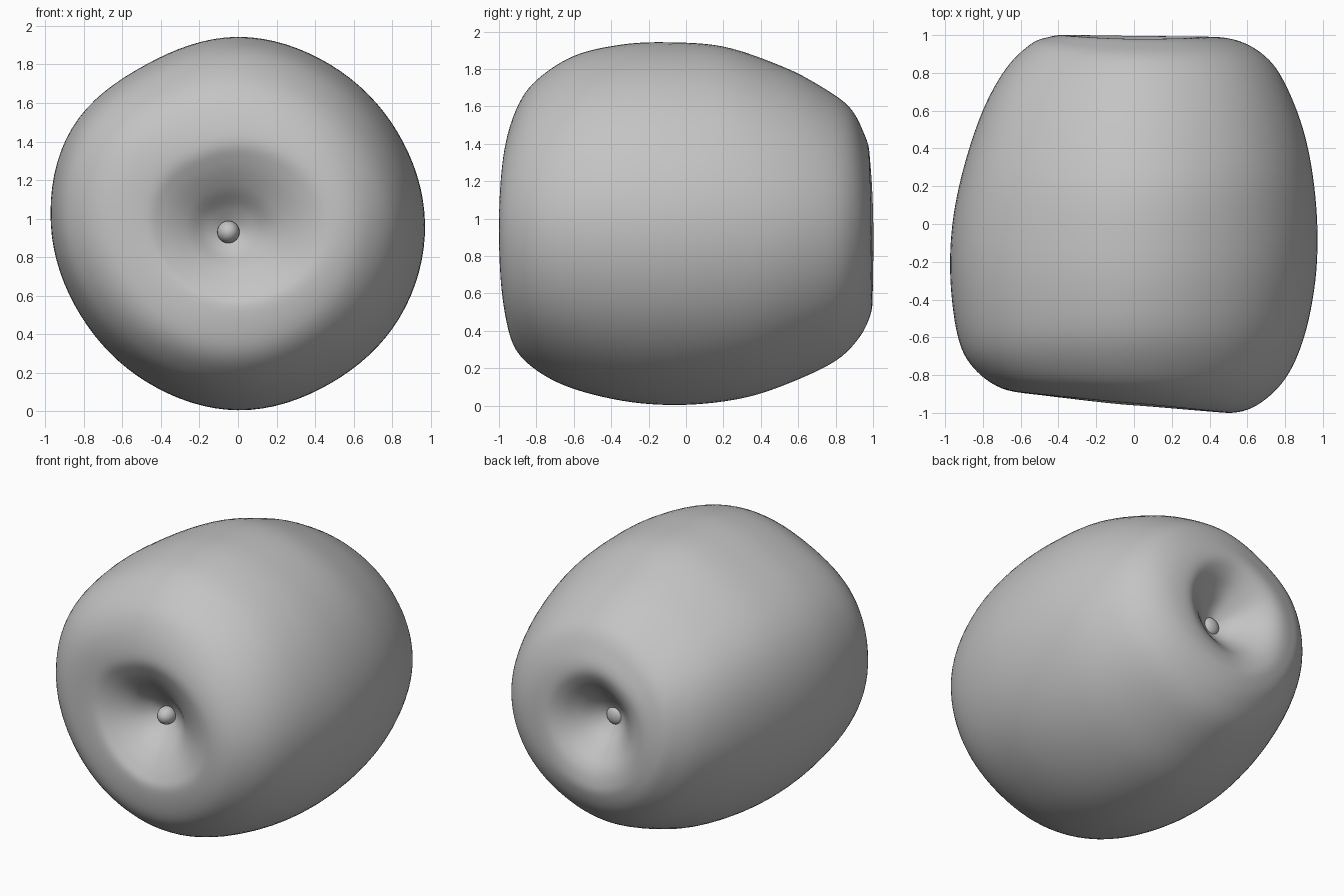
import bpy, bmesh, math
from mathutils import Vector

cube = bpy.data.objects.get("Cube")
if cube:
    bpy.data.objects.remove(cube)

grey = bpy.data.materials.new("plain grey")
grey.use_nodes = True
colour = (0.55, 0.55, 0.55, 1)
grey.diffuse_color = colour
grey.node_tree.nodes["Principled BSDF"].inputs["Base Color"].default_value = colour

MIDDLE = 0.97            # height of the core
SEGMENTS, STEPS = 96, 6  # resolution around and along the fruit

# Outer profiles (distance from core, position along core), front rim to back rim
LEFT = [(.5, -1), (.65, -.96), (.8, -.82), (.9, -.6), (.96, -.3), (.97, 0),
        (.94, .3), (.88, .55), (.78, .78), (.68, .9), (.55, .97), (.4, .99)]
TOP = [(.45, -.95), (.63, -.9), (.77, -.8), (.9, -.6), (.96, -.35), (.973, -.1),
       (.95, .2), (.85, .5), (.75, .7), (.63, .87), (.49, .95), (.38, .98)]
RIGHT = [(.5, -.9), (.7, -.87), (.85, -.76), (.93, -.6), (.97, -.3), (.96, 0),
         (.9, .3), (.8, .6), (.68, .82), (.55, .95), (.45, .99), (.35, 1)]
BOTTOM = [(.45, -.96), (.65, -.92), (.78, -.8), (.88, -.6), (.95, -.3), (.965, 0),
          (.93, .3), (.85, .55), (.73, .8), (.6, .93), (.47, .99), (.38, .99)]
# Hollows: floor centre, then (share of rim radius, share of the way up to the rim)
STEM_FLOOR = Vector((-.05, -.67, -.04))
STEM_HOLLOW = [(0, 0), (.24, .2), (.48, .57), (.76, .88)]
FLOWER_FLOOR = Vector((.01, .75, -.01))
FLOWER_HOLLOW = [(.76, .86), (.5, .52), (.25, .17), (0, 0)]
# Slight lumpiness of the girth, every thirty degrees
LUMPS = [1, .984, .984, 1, .985, 1.025, 1, .975, .98, 1, .988, 1]


def spline(a, b, c, d, t):
    """Smooth curve from b to c."""
    return b + (c - a) * (t / 2) + (a * 2 - b * 5 + c * 4 - d) * (t * t / 2) \
        + ((b - c) * 3 + d - a) * (t ** 3 / 2)


def around(values, turn):
    """Sample a closed list of values at a fraction of a full turn."""
    n = len(values)
    i, t = divmod(turn * n, 1)
    return spline(*(values[(int(i) + k) % n] for k in (-1, 0, 1, 2)), t)


def along(points):
    """Refine an open path, reflected past its two poles."""
    def reflect(pole, p):
        return Vector((2 * pole.x - p.x, p.y, 2 * pole.z - p.z))
    padded = [reflect(points[0], points[1])] + points + [reflect(points[-1], points[-2])]
    fine = [spline(*padded[i:i + 4], s / STEPS)
            for i in range(len(points) - 1) for s in range(STEPS)]
    return fine + [points[-1]]


def hollow(shape, floor, rim):
    """Path between a hollow's floor and one point of its rim."""
    return [Vector((floor.x + (rim.x - floor.x) * r,
                    floor.y + (rim.y - floor.y) * h,
                    floor.z + (rim.z - floor.z) * r)) for r, h in shape]


def finish(bm, name):
    bmesh.ops.recalc_face_normals(bm, faces=bm.faces)
    mesh = bpy.data.meshes.new(name)
    bm.to_mesh(mesh)
    bm.free()
    mesh.materials.append(grey)
    mesh.shade_smooth()
    obj = bpy.data.objects.new(name, mesh)
    bpy.context.collection.objects.link(obj)
    return obj


# Fruit body, lying with its core along y
sides = [[Vector(p) for p in s] for s in (LEFT, TOP, RIGHT, BOTTOM)]
bm = bmesh.new()
columns = []
for k in range(SEGMENTS):
    turn = k / SEGMENTS
    angle = turn * math.tau
    lump = around(LUMPS, turn)
    outer = []
    for i in range(len(LEFT)):
        r, y = around([s[i] for s in sides], turn)
        r *= lump
        outer.append(Vector((r * math.cos(angle), y, r * math.sin(angle))))
    path = along(hollow(STEM_HOLLOW, STEM_FLOOR, outer[0]) + outer
                 + hollow(FLOWER_HOLLOW, FLOWER_FLOOR, outer[-1]))
    columns.append([bm.verts.new((p.x, p.y, p.z + MIDDLE)) for p in path])
for k in range(SEGMENTS):
    a, b = columns[k - 1], columns[k]
    for i in range(len(a) - 1):
        bm.faces.new((a[i], b[i], b[i + 1], a[i + 1]))
bmesh.ops.remove_doubles(bm, verts=bm.verts, dist=.0005)
finish(bm, "fruit_body")


# Rounded nubs at the bottom of both hollows
def nub(name, radius, place, stretch):
    bm = bmesh.new()
    bmesh.ops.create_uvsphere(bm, u_segments=24, v_segments=16, radius=radius)
    obj = finish(bm, name)
    obj.location = place
    obj.scale = (1, stretch, 1)


nub("stem", .058, (-.05, -.7, .93), 1.2)
nub("flower_end", .06, (.01, .755, .96), .6)
